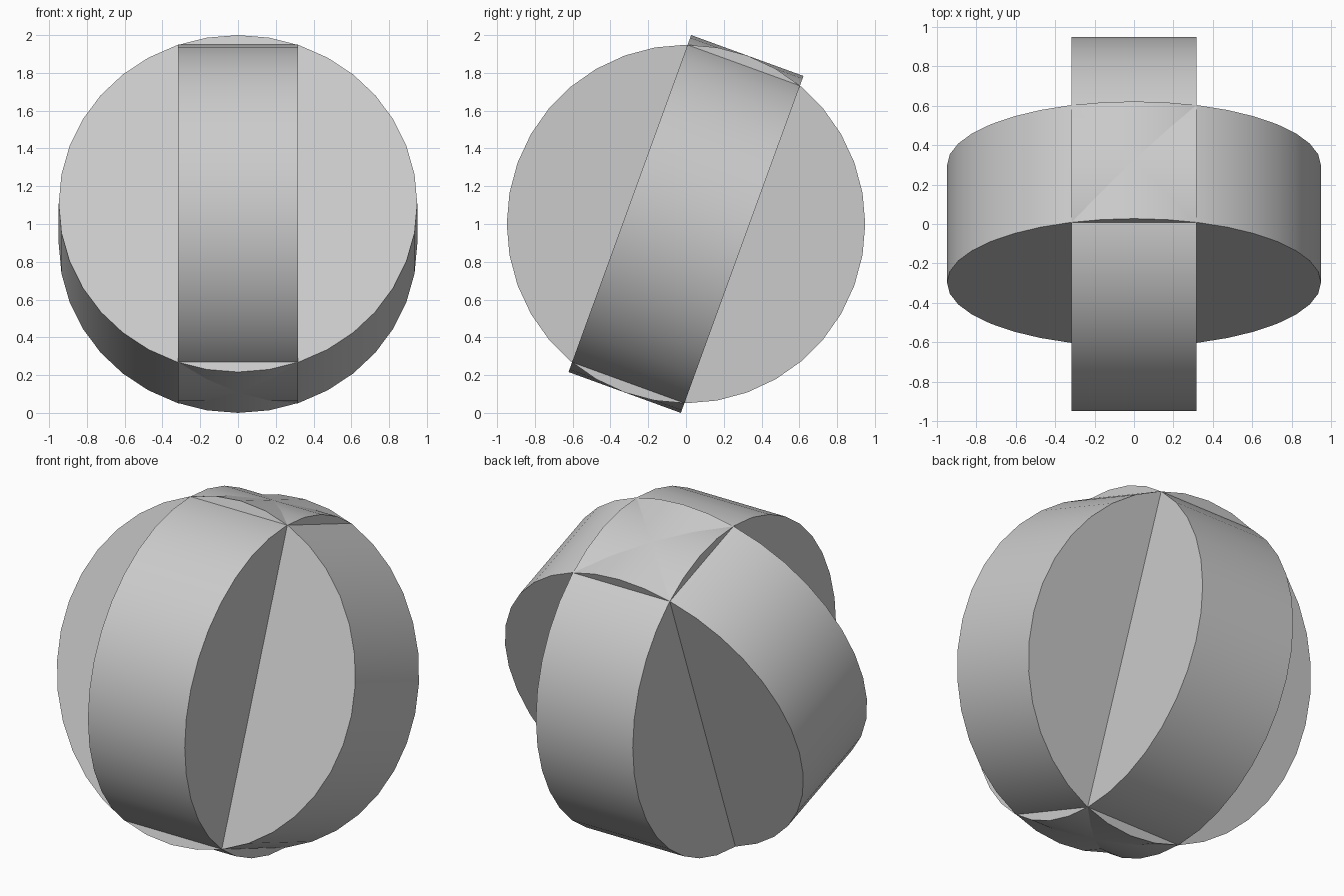
import bpy
import math

old = bpy.data.objects.get("Cube")
if old:
    bpy.data.objects.remove(old, do_unlink=True)

RADIUS = 0.949
WIDTH = RADIUS * 2 / 3
SIDES = 36

grey = bpy.data.materials.new("light_grey")
grey.use_nodes = True
colour = (0.6, 0.6, 0.6, 1)
grey.diffuse_color = colour
grey.node_tree.nodes["Principled BSDF"].inputs["Base Color"].default_value = colour


def drum(name, rotation):
    """Wide disc with a smooth rim and flat end caps."""
    bpy.ops.mesh.primitive_cylinder_add(
        vertices=SIDES, radius=RADIUS, depth=WIDTH,
        location=(0, 0, 1), rotation=rotation)
    obj = bpy.context.object
    obj.name = name
    obj.data.materials.append(grey)
    bpy.ops.object.shade_smooth_by_angle(angle=math.radians(30))
    return obj


# Upright drum facing sideways
drum("side_drum", (0, math.radians(90), 0))
# Crossing drum facing forward, leaning back
drum("tilted_drum", (math.radians(70), 0, 0))
